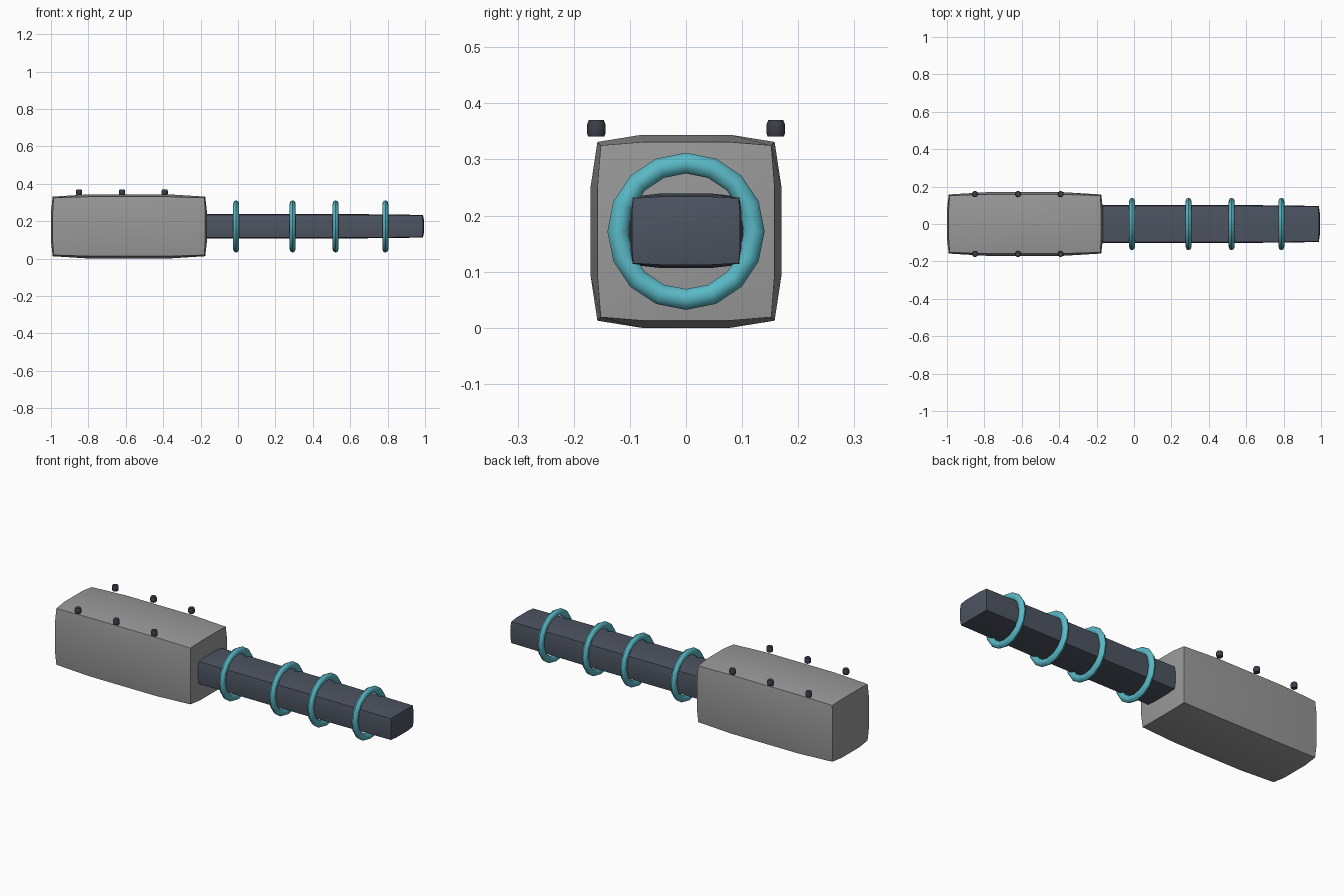
import bpy, bmesh, math
from mathutils import Vector, Matrix

if "Cube" in bpy.data.objects:
    bpy.data.objects.remove(bpy.data.objects["Cube"])


def material(name, rgb):
    m = bpy.data.materials.new(name)
    m.diffuse_color = (*rgb, 1)
    m.use_nodes = True
    m.node_tree.nodes["Principled BSDF"].inputs["Base Color"].default_value = m.diffuse_color
    return m


GREY = material("casing grey", (0.32, 0.32, 0.32))
SLATE = material("barrel slate", (0.075, 0.09, 0.12))
TEAL = material("coil teal", (0.10, 0.48, 0.56))
DARK = material("bolt dark", (0.045, 0.05, 0.065))


def finish(bm, name, mat, angle=40):
    bmesh.ops.recalc_face_normals(bm, faces=bm.faces)
    me = bpy.data.meshes.new(name)
    bm.to_mesh(me)
    bm.free()
    ob = bpy.data.objects.new(name, me)
    bpy.context.collection.objects.link(ob)
    me.materials.append(mat)
    bpy.ops.object.select_all(action='DESELECT')
    ob.select_set(True)
    bpy.context.view_layer.objects.active = ob
    bpy.ops.object.shade_smooth_by_angle(angle=math.radians(angle))
    return ob


def bulged_box(name, centre, half, bulge, mat):
    """Box cut in four along each edge, swelling towards the middle of each side."""
    bm = bmesh.new()
    bmesh.ops.create_cube(bm, size=2)
    bmesh.ops.subdivide_edges(bm, edges=bm.edges[:], cuts=3, use_grid_fill=True)
    for v in bm.verts:
        u = v.co.copy()
        t = [0 if abs(c) > 0.9 else 1 for c in u]
        for i in range(3):
            a, b = t[(i + 1) % 3], t[(i + 2) % 3]
            swell = bulge[i] * (0.33 * a + 0.33 * b + 0.34 * a * b)
            v.co[i] = centre[i] + u[i] * (half[i] + swell)
    return finish(bm, name, mat)


def lathe(name, profile, sides, mat, matrix, closed=False):
    """Turn a (radius, height) profile about z, then place it."""
    bm = bmesh.new()
    rings = [[bm.verts.new((r * math.cos(a), r * math.sin(a), z)) for r, z in profile]
             for a in (2 * math.pi * k / sides for k in range(sides))]
    n = len(profile)
    for k in range(sides):
        p, q = rings[k], rings[(k + 1) % sides]
        for j in range(n if closed else n - 1):
            bm.faces.new((p[j], q[j], q[(j + 1) % n], p[(j + 1) % n]))
    if not closed:
        bm.faces.new([r[0] for r in rings])
        bm.faces.new([r[-1] for r in rings])
    bmesh.ops.transform(bm, matrix=matrix, verts=bm.verts)
    return finish(bm, name, mat, 50)


# main casing and the long bar that runs out of it
bulged_box("casing", (-0.583, 0, 0.172), (0.403, 0.152, 0.153), (0.014, 0.018, 0.019), GREY)
bulged_box("barrel", (0.10, 0, 0.173), (0.885, 0.094, 0.058), (0.01, 0.008, 0.008), SLATE)

# coil rings around the bar
tube = [(0.1215 + 0.0185 * math.cos(a), 0.016 * math.sin(a))
        for a in (math.pi * k / 4 for k in range(8))]
for i, x in enumerate((-0.01, 0.292, 0.522, 0.788)):
    place = Matrix.Translation((x, 0, 0.172)) @ Matrix.Rotation(math.pi / 2, 4, 'Y')
    lathe(f"coil_ring_{i + 1}", tube, 16, TEAL, place, closed=True)

# two rows of small bolts on top
stud = [(0.0145, 0.341), (0.0165, 0.347), (0.0165, 0.362), (0.0135, 0.37)]
for i, x in enumerate((-0.85, -0.62, -0.392)):
    for side, y in (("front", -0.16), ("back", 0.16)):
        lathe(f"bolt_{side}_{i + 1}", stud, 12, DARK, Matrix.Translation((x, y, 0)))
